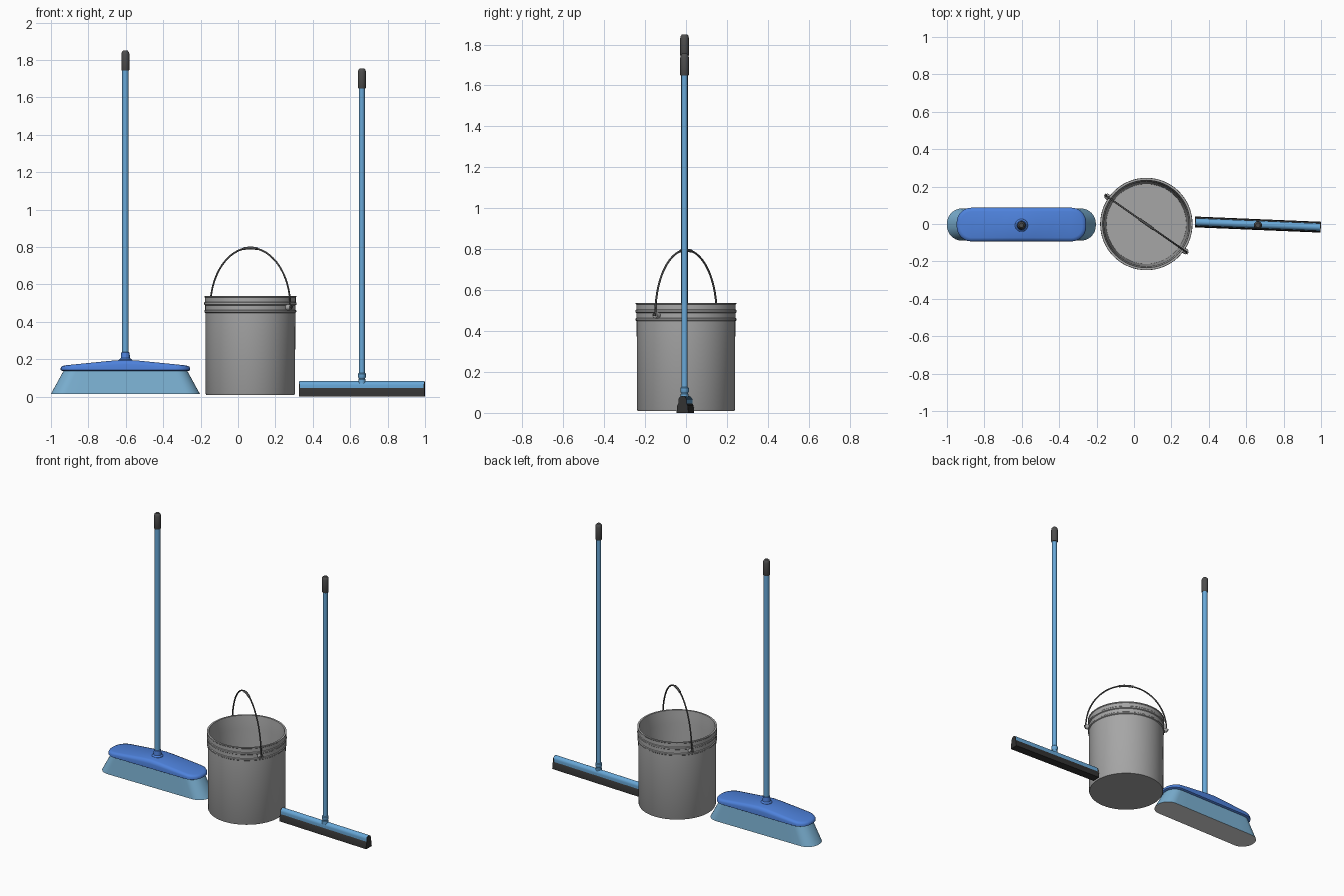
import bpy, bmesh, math
from mathutils import Matrix

if "Cube" in bpy.data.objects:
    bpy.data.objects.remove(bpy.data.objects["Cube"])


def material(name, r, g, b):
    m = bpy.data.materials.new(name)
    lin = [(c / 255 / 12.92) if c < 11 else ((c / 255 + 0.055) / 1.055) ** 2.4 for c in (r, g, b)]
    m.diffuse_color = (*lin, 1)
    m.use_nodes = True
    m.node_tree.nodes["Principled BSDF"].inputs["Base Color"].default_value = m.diffuse_color
    return m


LIGHT_BLUE = material("light blue plastic", 104, 168, 216)
BRISTLE = material("bristle blue", 124, 178, 212)
BLUE = material("head blue", 78, 130, 220)
GREY = material("bucket grey", 166, 166, 166)
DARK = material("dark grey grip", 78, 78, 78)
BLACK = material("black rubber", 50, 50, 50)
PALE = material("pale bristle tips", 222, 222, 222)


def finish(name, bm, mats, loc=(0, 0, 0), rot=0, angle=35):
    bmesh.ops.recalc_face_normals(bm, faces=bm.faces)
    me = bpy.data.meshes.new(name)
    bm.to_mesh(me)
    bm.free()
    for m in mats:
        me.materials.append(m)
    ob = bpy.data.objects.new(name, me)
    bpy.context.collection.objects.link(ob)
    ob.location = loc
    ob.rotation_euler.z = rot
    bpy.ops.object.select_all(action='DESELECT')
    ob.select_set(True)
    bpy.context.view_layer.objects.active = ob
    bpy.ops.object.shade_smooth_by_angle(angle=math.radians(angle))
    return ob


def skin(bm, rings):
    """Bridge consecutive closed rings of vertices with quads."""
    n = len(rings[0])
    for a, b in zip(rings, rings[1:]):
        for i in range(n):
            j = (i + 1) % n
            bm.faces.new((a[i], a[j], b[j], b[i]))


def lathe(name, profile, mat, loc, n=32, rot=0):
    """Turn a (radius, z) profile and cap both ends."""
    bm = bmesh.new()
    rings = [[bm.verts.new((r * math.cos(2 * math.pi * i / n), r * math.sin(2 * math.pi * i / n), z))
              for i in range(n)] for r, z in profile]
    skin(bm, rings)
    bm.faces.new(rings[0])
    bm.faces.new(rings[-1])
    return finish(name, bm, [mat], loc, rot)


def rounded_rect(hx, hy, r, arc=8, side=8):
    """Upper half from right to left, then its mirror image."""
    up = []
    for i in range(arc + 1):
        a = math.pi / 2 * i / arc
        up.append((hx - r + r * math.cos(a), hy - r + r * math.sin(a)))
    left = [(-x, y) for x, y in reversed(up)]
    mid = [((hx - r) * (1 - 2 * i / side), hy) for i in range(1, side)]
    up = up + mid + left
    return up + [(x, -y) for x, y in reversed(up)]


def loft(name, layers, mats, loc, angle=35):
    """Stack rounded rectangles (hx, hy, r, z, rise); rise lifts the middle into a ridge."""
    bm = bmesh.new()
    rings = []
    for hx, hy, r, z, rise in layers:
        rings.append([bm.verts.new((x, y, z + rise * min(1, (1 - abs(x) / hx) * 1.08)))
                      for x, y in rounded_rect(hx, hy, r)])
    skin(bm, rings)
    n = len(rings[0])
    for ring, idx in ((rings[0], len(mats) - 1), (rings[-1], 0)):
        for i in range(n // 2 - 1):
            f = bm.faces.new((ring[i], ring[i + 1], ring[n - 2 - i], ring[n - 1 - i]))
            f.material_index = idx
    return finish(name, bm, mats, loc, angle=angle)


def extrude_x(name, profile, x0, x1, mat, loc, rot):
    """Extrude a (y, z) outline along x."""
    bm = bmesh.new()
    rings = [[bm.verts.new((x, y, z)) for y, z in profile] for x in (x0, x1)]
    skin(bm, rings)
    for r in rings:
        bm.faces.new(r)
    return finish(name, bm, [mat], loc, rot)


def wire(name, pts, radius, mat):
    cu = bpy.data.curves.new(name, 'CURVE')
    cu.dimensions = '3D'
    cu.bevel_depth = radius
    cu.bevel_resolution = 3
    cu.use_fill_caps = True
    sp = cu.splines.new('POLY')
    sp.points.add(len(pts) - 1)
    for p, co in zip(sp.points, pts):
        p.co = (*co, 1)
    cu.materials.append(mat)
    ob = bpy.data.objects.new(name, cu)
    bpy.context.collection.objects.link(ob)
    bpy.ops.object.select_all(action='DESELECT')
    ob.select_set(True)
    bpy.context.view_layer.objects.active = ob
    bpy.ops.object.convert(target='MESH')
    bpy.ops.object.shade_smooth_by_angle(angle=math.radians(40))


def pole(prefix, x, z0, z1, r):
    """Stick with a rounded grip on its end."""
    y = -0.007
    lathe(prefix + "_stick", [(r, z0), (r, z1 - 0.09)], LIGHT_BLUE, (x, y, 0), 24)
    lathe(prefix + "_grip", [(0.019, z1 - 0.107), (0.0215, z1 - 0.103), (0.0215, z1 - 0.02),
                             (0.019, z1 - 0.008), (0.012, z1)], DARK, (x, y, 0), 24)


# Broom
BX = -0.602
pole("broom", BX, 0.19, 1.85, 0.0175)
lathe("broom_socket", [(0.036, 0.185), (0.034, 0.198), (0.025, 0.206), (0.022, 0.235), (0.019, 0.238)],
      BLUE, (BX, -0.007, 0))
loft("broom_head", [(0.335, 0.080, 0.070, 0.136, 0), (0.346, 0.090, 0.078, 0.142, 0),
                    (0.346, 0.090, 0.078, 0.153, 0.02), (0.340, 0.085, 0.074, 0.162, 0.028),
                    (0.325, 0.070, 0.060, 0.167, 0.030)], [BLUE], (BX, -0.003, 0), 50)
loft("broom_bristles", [(0.398, 0.086, 0.080, 0.015, 0), (0.330, 0.077, 0.070, 0.139, 0)],
     [BRISTLE, PALE], (BX, -0.003, 0))

# Bucket, with ridges below the rim
CX = 0.066
lathe("bucket", [(0.236, 0.010), (0.239, 0.016), (0.241, 0.448), (0.246, 0.452), (0.246, 0.460),
                 (0.2415, 0.464), (0.2415, 0.488), (0.247, 0.492), (0.247, 0.502), (0.243, 0.506),
                 (0.243, 0.530), (0.246, 0.533), (0.246, 0.538), (0.234, 0.538),
                 (0.230, 0.500), (0.226, 0.450), (0.214, 0.024)], GREY, (CX, 0, 0), 64)

# Bucket handle and its pivots
A = math.radians(-35)
ca, sa = math.cos(A), math.sin(A)


def arc(t0, t1, n):
    ts = [math.radians(t0 + (t1 - t0) * i / n) for i in range(n + 1)]
    return [(CX + 0.261 * math.cos(t) * ca, 0.261 * math.cos(t) * sa, 0.482 + 0.313 * math.sin(t)) for t in ts]


wire("bucket_handle", arc(0, 180, 48), 0.0048, DARK)
wire("handle_grip", arc(80, 100, 8), 0.0075, DARK)
for s, side in ((1, "front"), (-1, "back")):
    bm = bmesh.new()
    bmesh.ops.create_cone(bm, cap_ends=True, segments=20, radius1=0.017, radius2=0.014, depth=0.026,
                          matrix=Matrix.Rotation(math.pi / 2 * s, 4, 'Y'))
    finish(side + "_pivot", bm, [GREY], (CX + s * 0.252 * ca, s * 0.252 * sa, 0.477), A)
    wire(side + "_pivot_pin", [(CX + s * d * ca, s * d * sa, 0.480) for d in (0.245, 0.272)], 0.008, DARK)

# Squeegee
SX, TILT, HALF = 0.6625, math.radians(-2.4), 0.3365
pole("squeegee", SX, 0.075, 1.755, 0.0155)
lathe("squeegee_socket", [(0.019, 0.070), (0.019, 0.092), (0.016, 0.096), (0.021, 0.104),
                          (0.021, 0.122), (0.017, 0.126)], LIGHT_BLUE, (SX, -0.007, 0))
loc = (SX, -0.003, 0)
extrude_x("squeegee_rubber", [(-0.029, 0), (0.029, 0), (0.026, 0.036), (0.019, 0.048),
                              (-0.019, 0.048), (-0.026, 0.036)], -HALF, HALF, BLACK, loc, TILT)
bar = [(0.020, 0.046)] + [(0.020 * math.cos(t), 0.062 + 0.021 * math.sin(t))
                          for t in (math.pi * i / 12 for i in range(13))] + [(-0.020, 0.046)]
extrude_x("squeegee_bar", bar, -HALF + 0.004, HALF - 0.004, LIGHT_BLUE, loc, TILT)
for s, side in ((-1, "left"), (1, "right")):
    extrude_x(side + "_end_cap", [(y * 1.02, z - 0.001) for y, z in bar], s * (HALF - 0.005), s * HALF,
              BLACK, loc, TILT)
